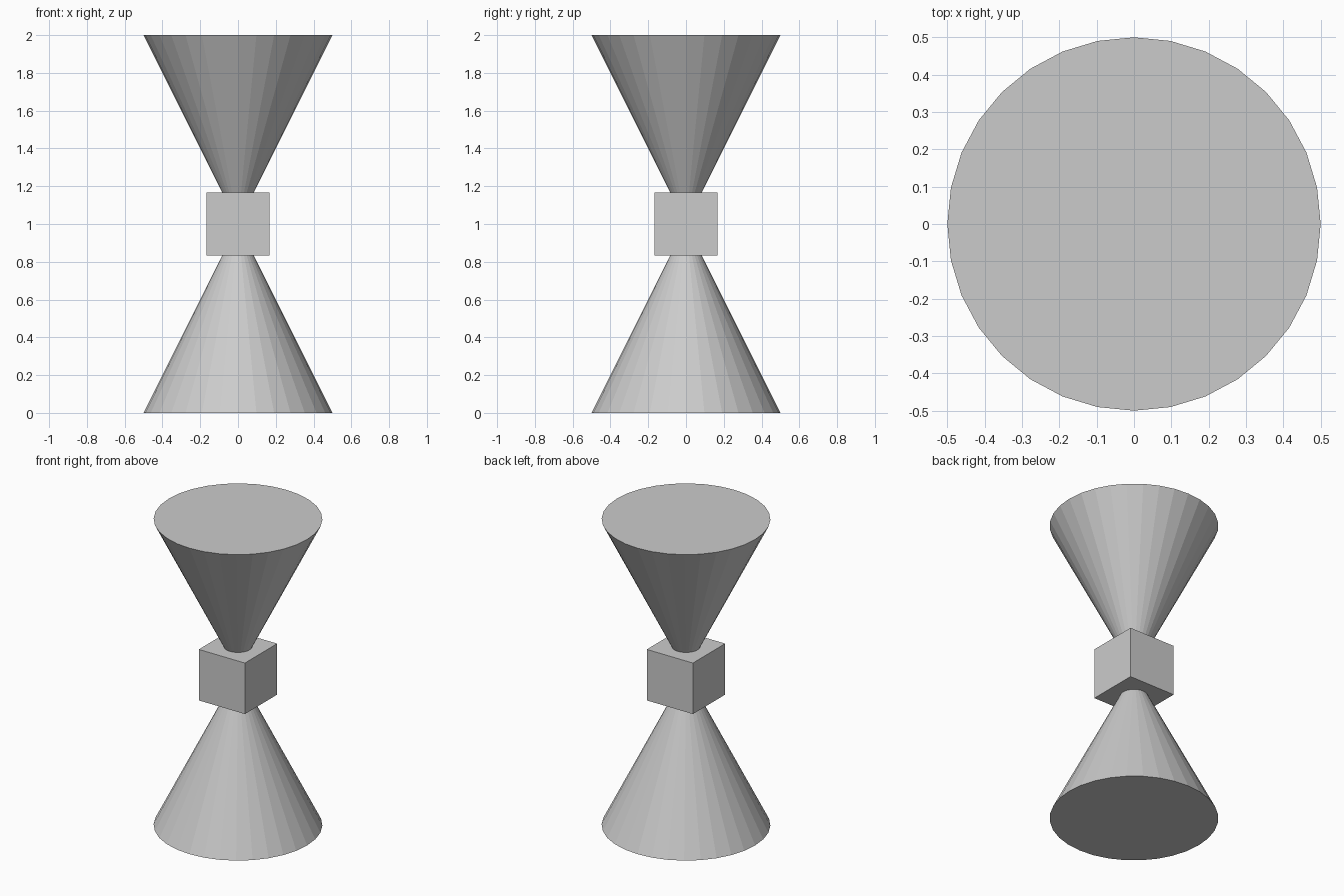
import bpy
from math import pi

if "Cube" in bpy.data.objects:
    bpy.data.objects.remove(bpy.data.objects["Cube"])


def add_cone(name, z, flip):
    # 32-sided cone whose tip meets the centre of the block at z = 1
    bpy.ops.mesh.primitive_cone_add(vertices=32, radius1=0.5, radius2=0, depth=1,
                                    location=(0, 0, z), rotation=(pi if flip else 0, 0, 0))
    bpy.context.object.name = name


# Lower and upper cones, tip to tip
add_cone("lower_cone", 0.5, False)
add_cone("upper_cone", 1.5, True)

# Block around the waist
bpy.ops.mesh.primitive_cube_add(size=1 / 3, location=(0, 0, 1))
bpy.context.object.name = "centre_block"
